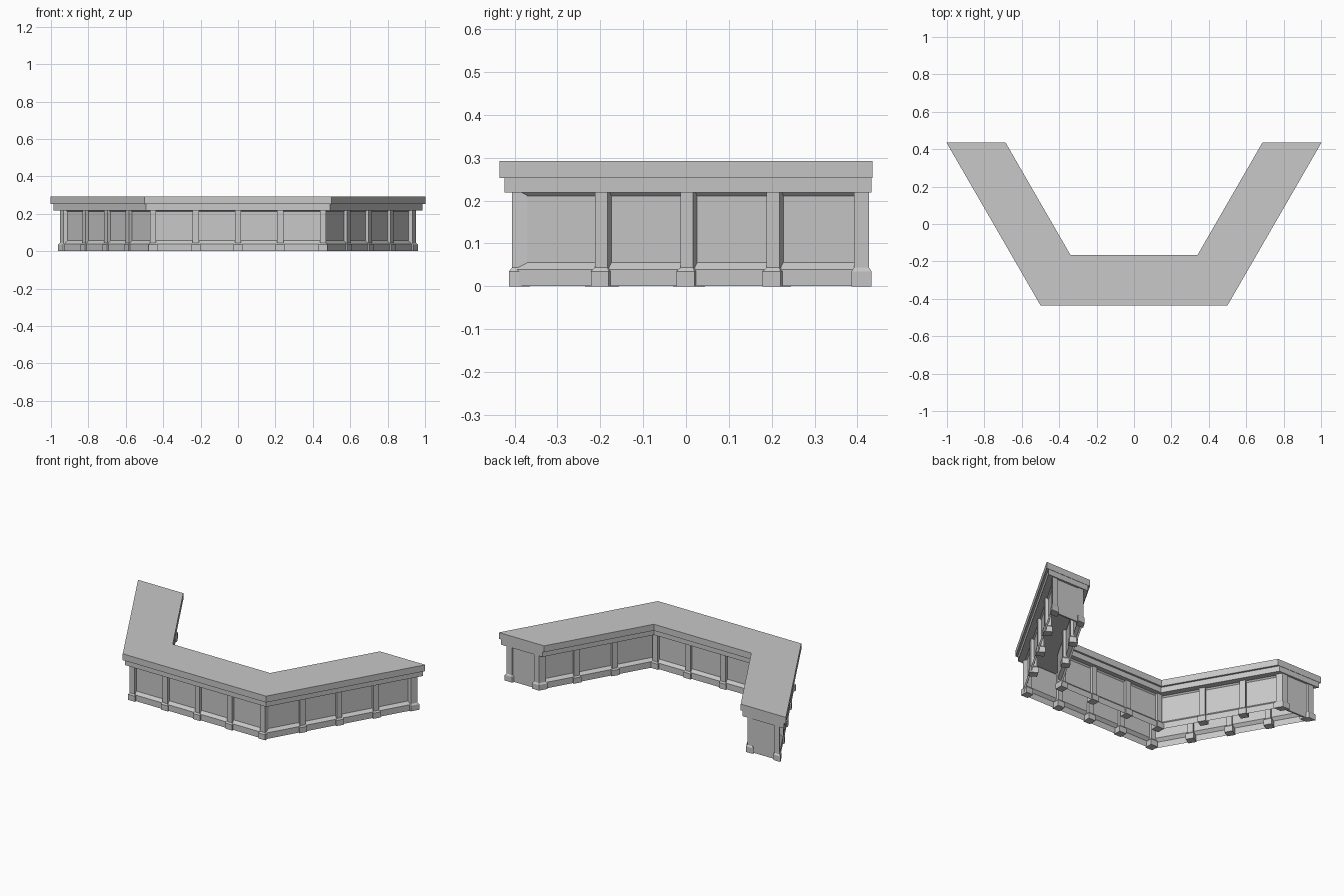
import bpy, bmesh, math
from mathutils import Vector

if "Cube" in bpy.data.objects:
    bpy.data.objects.remove(bpy.data.objects["Cube"])

grey = bpy.data.materials.new("plain_grey")
grey.use_nodes = True
colour = (0.58, 0.58, 0.58, 1)
grey.diffuse_color = colour
grey.node_tree.nodes["Principled BSDF"].inputs["Base Color"].default_value = colour

C30, T30, T60 = math.cos(math.pi / 6), math.tan(math.pi / 6), math.tan(math.pi / 3)
OUTER = (0.5, -0.435, 1)     # corner x, corner y, inward direction
INNER = (0.34, -0.165, -1)
WING_INSET = 0.01            # the wing walls sit further in than the front wall


def finish(bm, name):
    bmesh.ops.recalc_face_normals(bm, faces=bm.faces)
    mesh = bpy.data.meshes.new(name)
    bm.to_mesh(mesh)
    bm.free()
    mesh.materials.append(grey)
    obj = bpy.data.objects.new(name, mesh)
    bpy.context.collection.objects.link(obj)


def corner(side, d, inset):
    x, y, s = side
    return Vector((x - s * (d * T30 + inset / C30), y + s * d))


def on_wing(side, d, y, inset):
    c = corner(side, d, inset)
    return Vector((c.x + (y - c.y) / T60, y))


def ring(bm, side, d, z, y_end, inset):
    """Row of vertices following the bent plan at one offset and height."""
    c, e = corner(side, d, inset), on_wing(side, d, y_end, inset)
    return [bm.verts.new((x, y, z)) for x, y in ((-e.x, e.y), (-c.x, c.y), c, e)]


def bridge(bm, a, b):
    for k in range(3):
        bm.faces.new((a[k], a[k + 1], b[k + 1], b[k]))


def slab(name, d, z0, z1, y_end):
    bm = bmesh.new()
    rings = [ring(bm, side, d, z, y_end, 0)
             for side, z in ((OUTER, z0), (OUTER, z1), (INNER, z1), (INNER, z0))]
    for i in range(4):
        bridge(bm, rings[i - 1], rings[i])
    for k in (0, -1):
        bm.faces.new([r[k] for r in rings])
    finish(bm, name)


def grow(quad, g):
    return [p + g * ((p - quad[i - 1]).normalized() + (p - quad[(i + 1) % 4]).normalized())
            for i, p in enumerate(quad)]


def loft(bm, levels):
    rings = [[bm.verts.new((p.x, p.y, z)) for p in quad] for quad, z in levels]
    for a, b in zip(rings, rings[1:]):
        for k in range(4):
            n = (k + 1) % 4
            bm.faces.new((a[k], a[n], b[n], b[k]))
    bm.faces.new(rings[0])
    bm.faces.new(rings[-1])


def post(name, a, b, depth, mirror=False):
    """Post with a wider chamfered foot, its face running from a to b."""
    quad = [a, b, b + depth, a + depth]
    for flip in ((1, -1) if mirror else (1,)):
        q = [Vector((p.x * flip, p.y)) for p in quad]
        wide = grow(q, 0.007)
        bm = bmesh.new()
        loft(bm, [(wide, 0), (wide, 0.035), (q, 0.044), (q, 0.222)])
        finish(bm, name + ("" if not mirror else "_left" if flip > 0 else "_right"))


# Counter top and the moulding under it
slab("counter_top", 0, 0.253, 0.293, 0.435)
slab("top_moulding", 0.012, 0.219, 0.254, 0.433)

# Hollow thin walls: base rail, sloped sill, recessed panel and top lip
WALL = [(0.031, 0.001), (0.031, 0.039), (0.048, 0.056), (0.048, 0.211), (0.038, 0.221)]
for side, label in ((OUTER, "outer"), (INNER, "inner")):
    bm = bmesh.new()
    rows = [ring(bm, side, d, z, 0.421, WING_INSET) for d, z in WALL]
    for a, b in zip(rows, rows[1:]):
        bridge(bm, a, b)
    finish(bm, label + "_panel_wall")

# Panels closing the two wing ends
for flip, label in ((1, "left"), (-1, "right")):
    bm = bmesh.new()
    quad = [on_wing(s, 0.045, y, WING_INSET)
            for s, y in ((OUTER, 0.42), (INNER, 0.42), (INNER, 0.41), (OUTER, 0.41))]
    quad = [Vector((p.x * flip, p.y)) for p in quad]
    loft(bm, [(quad, 0.001), (quad, 0.221)])
    finish(bm, label + "_end_panel")

# Posts along the front and wings
W, D, DEPTH = 0.034, 0.029, 0.035
ALONG = Vector((0.5, C30))
for side, label, fronts, wings in (
        (OUTER, "outer", (-0.225, 0, 0.225), (-0.198, 0.002, 0.203)),
        (INNER, "inner", (-0.123, 0.123), (0.012, 0.22))):
    s = side[2]
    c = corner(side, D, WING_INSET)
    back = Vector((0, s * DEPTH))
    wing_back = Vector((-ALONG.y, ALONG.x)) * s * DEPTH
    half = Vector((W / 2, 0))
    for i, x in enumerate(fronts):
        p = Vector((x, c.y))
        post(f"{label}_front_post_{i}", p - half, p + half, back)
    post(label + "_corner_post", c - 2 * half, c, back, True)
    for i, y in enumerate(wings):
        p = on_wing(side, D, y, WING_INSET)
        post(f"{label}_wing_post_{i}", p - ALONG * W / 2, p + ALONG * W / 2, wing_back, True)
    # End posts are cut parallel to the wing end
    e = on_wing(side, D, 0.427, WING_INSET)
    post(label + "_end_post", e - ALONG * 0.04, e, Vector((-s * 0.036, 0)), True)
